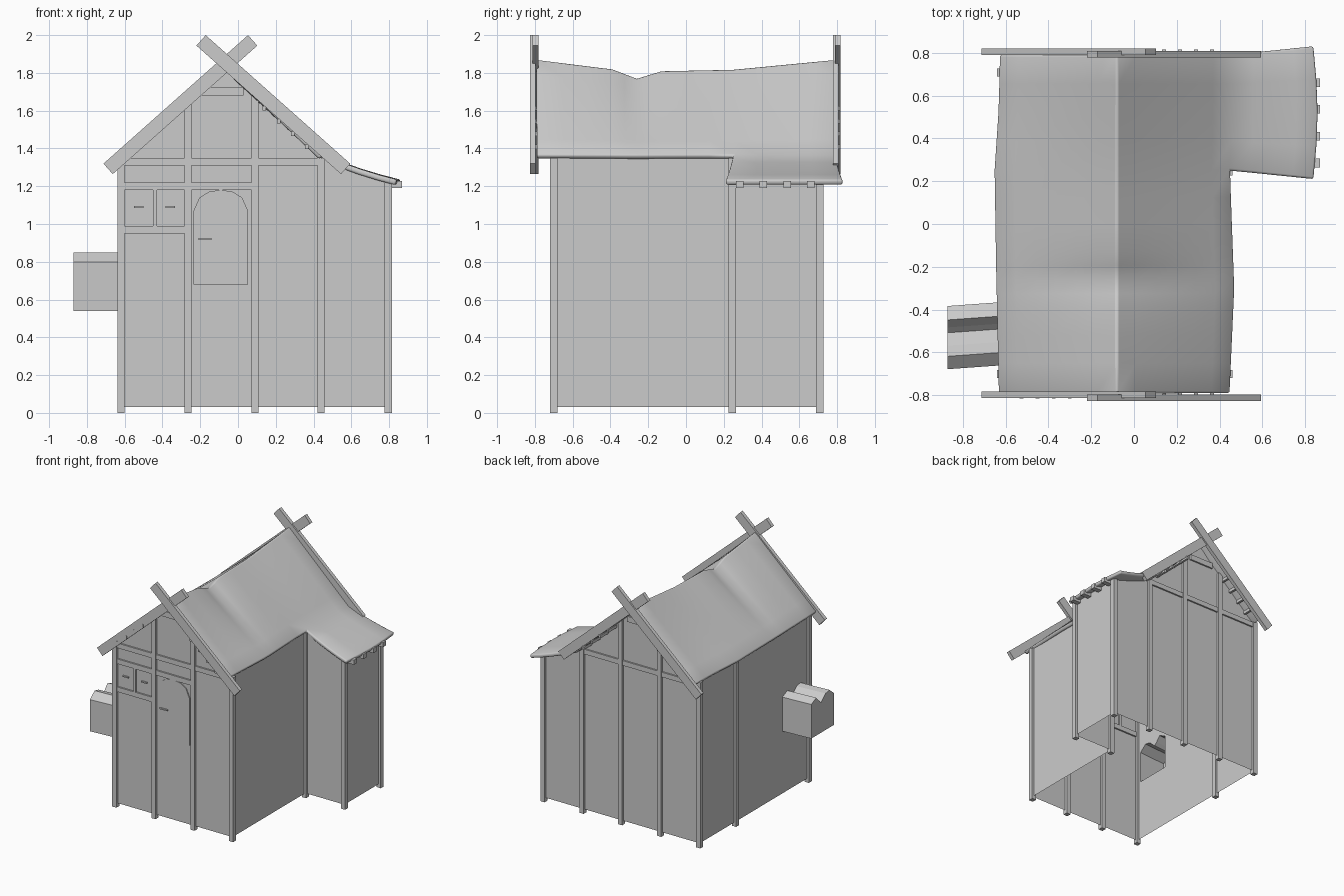
import bpy, bmesh, math
from mathutils import Vector, Matrix

if "Cube" in bpy.data.objects:
    bpy.data.objects.remove(bpy.data.objects["Cube"])


def make(name, bm, normals=True):
    if normals:
        bmesh.ops.recalc_face_normals(bm, faces=bm.faces)
    me = bpy.data.meshes.new(name)
    bm.to_mesh(me)
    bm.free()
    ob = bpy.data.objects.new(name, me)
    bpy.context.collection.objects.link(ob)
    return ob


def box(name, lo, hi, rot=None):
    bm = bmesh.new()
    lo, hi = Vector(lo), Vector(hi)
    m = Matrix.Diagonal((hi - lo).to_4d())
    m[3][3] = 1
    bmesh.ops.create_cube(bm, size=1, matrix=Matrix.Translation((lo + hi) / 2) @ (rot or Matrix()) @ m)
    return make(name, bm)


def prism(name, pts, shift, caps=(True, True)):
    """Extrude a 3D outline along shift."""
    bm = bmesh.new()
    a = [bm.verts.new(p) for p in pts]
    b = [bm.verts.new(Vector(p) + Vector(shift)) for p in pts]
    for i in range(len(pts)):
        j = (i + 1) % len(pts)
        bm.faces.new((a[i], a[j], b[j], b[i]))
    if caps[0]:
        bm.faces.new(a)
    if caps[1]:
        bm.faces.new(b)
    return make(name, bm)


def lerp(pairs, t):
    for (a, va), (b, vb) in zip(pairs, pairs[1:]):
        if t <= b:
            return va + (vb - va) * max(0, (t - a) / (b - a))
    return pairs[-1][1]


XL, XR, XE = -.62, .44, .795      # left, right and side wing walls
YF, YM, YB = -.70, .245, .708     # front, wing and back walls

# Side bay, profile in y/z, skewed slightly towards the front
bay = [(-.66, .54), (-.66, .80), (-.60, .85), (-.55, .84), (-.49, .785),
       (-.465, .81), (-.43, .85), (-.365, .82), (-.365, .54)]
bay3 = [(XL, y, z) for y, z in bay]
prism("side_bay", bay3, (-.25, -.018, 0), (False, True))

# Thin walls, open underneath, with a bay opening in the left one
bm = bmesh.new()
for pts in (
    [(XL, YF, .03), (XR, YF, .03), (XR, YF, 1.36), (-.08, YF, 1.83), (XL, YF, 1.35)],
    [(XL, YB, .03), (XE, YB, .03), (XE, YB, 1.225), (XR, YB, 1.35), (-.08, YB, 1.83), (XL, YB, 1.35)],
    [(XR, YF, .03), (XR, YM, .03), (XR, YM, 1.35), (XR, YF, 1.35)],
    [(XR, YM, .03), (XE, YM, .03), (XE, YM, 1.225), (XR, YM, 1.35)],
    [(XE, YM, .03), (XE, YB, .03), (XE, YB, 1.225), (XE, YM, 1.225)],
):
    bm.faces.new([bm.verts.new(p) for p in pts])
edges = []
for loop in ([(XL, YF, .03), (XL, YB, .03), (XL, YB, 1.35), (XL, YF, 1.35)], bay3):
    vs = [bm.verts.new(p) for p in loop]
    edges += [bm.edges.new((vs[i], vs[i - 1])) for i in range(len(vs))]
bmesh.ops.triangle_fill(bm, edges=edges, use_beauty=True, normal=(-1, 0, 0))
bmesh.ops.remove_doubles(bm, verts=bm.verts, dist=.0005)
make("walls", bm)

# Timber posts
posts = [(x, y, h) for y in (YF, YB) for x, h in ((XL, 1.36), (-.265, 1.66), (.09, 1.68), (XR, 1.35))]
posts += [(XL, YM, 1.34), (XR, YM, 1.35), (XE, YM, 1.22), (XE, YB, 1.22)]
for x, y, h in posts:
    box("post", (x - .019, y - .019, 0), (x + .019, y + .019, h))

# Horizontal timbers
for y in (YF, YB):
    box("tie_beam", (XL, y - .013, 1.31), (XR, y + .013, 1.35))
    box("collar_beam", (-.19, y - .013, 1.68), (.03, y + .013, 1.725))
box("middle_beam", (XL, YF - .013, 1.18), (.09, YF + .013, 1.22))
box("sill_beam", (XL, YF - .013, .95), (-.265, YF + .013, .99))
box("window_mullion", (-.45, YF - .013, .97), (-.43, YF + .013, 1.2))
for x in (-.525, -.358):
    box("window_latch", (x - .025, YF - .012, 1.085), (x + .025, YF, 1.095))

# Arched door
door = [(-.235, .68), (.053, .68), (.053, 1.07), (.022, 1.14), (-.03, 1.172), (-.091, 1.18),
        (-.152, 1.172), (-.204, 1.14), (-.235, 1.07)]
prism("door", [(x, YF - .008, z) for x, z in door], (0, .008, 0))
box("door_handle", (-.21, YF - .02, .915), (-.14, YF - .008, .925))

# Sagging roof with a flared wing on the back right
ridge = [(-.79, 1.872), (-.39, 1.822), (-.26, 1.772), (-.13, 1.812), (.25, 1.82), (.79, 1.872)]
eave_l = [(-.79, -.635), (-.2, -.648), (.25, -.655), (.55, -.635), (.79, -.63)]
eave_r = [(-.79, .45), (-.3, .472), (.25, .452), (.79, .46)]
ys = [-.79, -.65, -.52, -.39, -.325, -.26, -.195, -.13, 0, .125, .25, .385, .52, .655, .79]
N, W = 6, 4
bm = bmesh.new()
rows = []
for y in ys:
    rz, xl, xr = lerp(ridge, y), lerp(eave_l, y), lerp(eave_r, y)
    row = []
    for i in range(-N, N + 1):
        t = abs(i) / N
        x = -.08 + ((xl if i < 0 else xr) + .08) * t
        row.append(bm.verts.new((x, y, rz + (1.365 - rz) * t)))
    if y >= .25:
        k = (y - .25) / .54
        xo = .84 + .02 * math.sin(k * math.pi)
        for j in range(1, W + 1):
            t = j / W
            row.append(bm.verts.new((xr + (xo - xr) * t, y + (k * .08 - .04) * t,
                                     1.365 - .165 * t + .035 * t * t)))
    rows.append(row)
for r0, r1 in zip(rows, rows[1:]):
    for i in range(min(len(r0), len(r1)) - 1):
        bm.faces.new((r0[i], r0[i + 1], r1[i + 1], r1[i]))
roof = make("roof", bm, False)
sol = roof.modifiers.new("thickness", "SOLIDIFY")
sol.thickness, sol.offset = .03, -1
bev = roof.modifiers.new("round_edge", "BEVEL")
bev.width, bev.segments, bev.limit_method, bev.angle_limit = .01, 2, "ANGLE", math.radians(60)
bpy.ops.object.select_all(action="DESELECT")
roof.select_set(True)
bpy.context.view_layer.objects.active = roof
bpy.ops.object.shade_smooth_by_angle(angle=math.radians(35))

# Crossed barge boards on both gables
slope = math.atan2(.68, .765)
for y0, y1 in ((-.797, -.811), (.804, .792)):
    for s, cx, y in ((1, -.305, y0), (-1, .187, y1)):
        box("barge_board", (cx - .512, y - .015, 1.632 - .037), (cx + .512, y + .015, 1.632 + .037),
            Matrix.Rotation(-s * slope, 4, "Y"))

# Purlin ends below the roof at the gables
for end in (-1, 1):
    for s in (-1, 1):
        for i in range(4):
            d = .22 + .075 * i
            x, z = -.08 + s * d, 1.81 - d * .9
            y0, y1 = sorted((end * .69, end * .815))
            box("purlin_end", (x - .009, y0, z - .012), (x + .009, y1, z + .012))

# Rafter ends below the wing eave
for y in (.285, .41, .535, .66):
    box("rafter_end", (.77, y - .02, 1.19), (.868, y + .02, 1.228))
